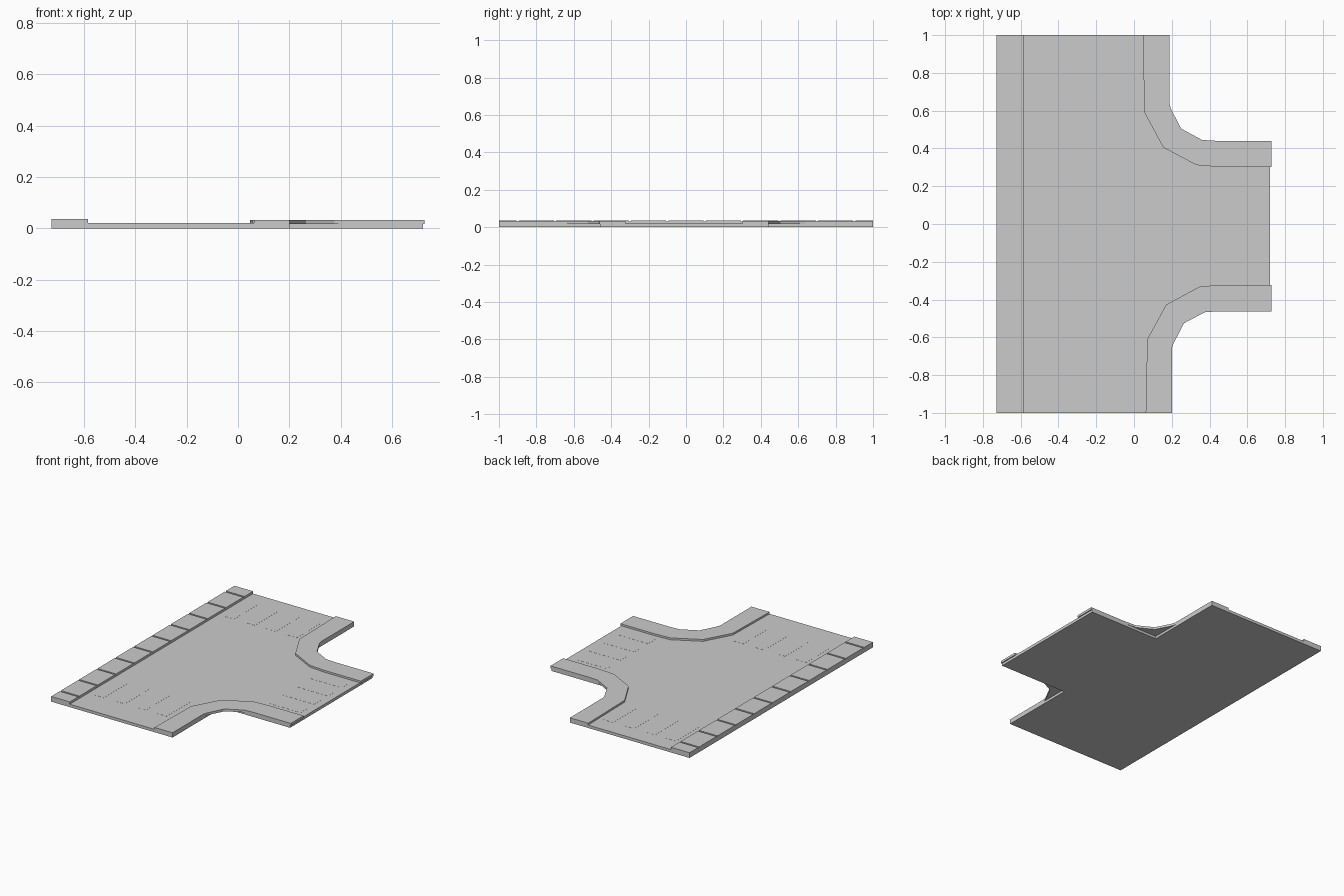
import bpy, bmesh

if "Cube" in bpy.data.objects:
    bpy.data.objects.remove(bpy.data.objects["Cube"])

ROAD_Z = 0.020     # road surface
PATH_Z = 0.033     # corner pavement surface
CURB_Z = 0.036     # long pavement surface


def prism(bm, outline, z0, z1):
    """Extrude a counter-clockwise outline from z0 to z1."""
    face = bm.faces.new([bm.verts.new((x, y, z0)) for x, y in outline])
    res = bmesh.ops.extrude_face_region(bm, geom=[face], use_keep_orig=True)
    for v in res["geom"]:
        if isinstance(v, bmesh.types.BMVert):
            v.co.z = z1


def box(bm, x0, x1, y0, y1, z0, z1):
    prism(bm, [(x0, y0), (x1, y0), (x1, y1), (x0, y1)], z0, z1)


def finish(bm, name):
    bmesh.ops.recalc_face_normals(bm, faces=bm.faces)
    mesh = bpy.data.meshes.new(name)
    bm.to_mesh(mesh)
    bm.free()
    obj = bpy.data.objects.new(name, mesh)
    bpy.context.collection.objects.link(obj)
    return obj


# T-shaped road slab with square inner corners
bm = bmesh.new()
prism(bm, [(-0.585, -1), (0.20, -1), (0.20, -0.46), (0.72, -0.46),
           (0.72, 0.44), (0.187, 0.44), (0.187, 1), (-0.585, 1)], 0, ROAD_Z)
finish(bm, "road_slab")

# Curved corner pavements, overhanging the slab's inner corners
corners = {
    "back_corner_pavement": (
        [(0.047, 1), (0.055, 0.59), (0.155, 0.405), (0.33, 0.312), (0.45, 0.302), (0.727, 0.302)],
        [(0.187, 1), (0.187, 0.64), (0.195, 0.61), (0.25, 0.505), (0.36, 0.445), (0.44, 0.44), (0.727, 0.44)]),
    "front_corner_pavement": (
        [(0.062, -1), (0.07, -0.61), (0.17, -0.427), (0.35, -0.33), (0.46, -0.323), (0.727, -0.323)],
        [(0.20, -1), (0.20, -0.66), (0.208, -0.635), (0.265, -0.525), (0.375, -0.467), (0.45, -0.462), (0.727, -0.462)]),
}
for name, (inner, outer) in corners.items():
    bm = bmesh.new()
    prism(bm, inner + outer[::-1], 0.017, PATH_Z)
    finish(bm, name)

# Arm ends of the pavements reach down to the ground at the slab edge
# Straight pavement along the left edge, with paving tiles split by thin joints
bm = bmesh.new()
box(bm, -0.727, -0.585, -1, 1, 0, CURB_Z - 0.005)
finish(bm, "straight_pavement")

bm = bmesh.new()
joints = [-1.0] + [-0.9 + 0.2 * i for i in range(10)] + [1.0]
gap = 0.006
for a, b in zip(joints, joints[1:]):
    y0 = a if a == -1.0 else a + gap
    y1 = b if b == 1.0 else b - gap
    box(bm, -0.727, -0.585, y0, y1, CURB_Z - 0.005, CURB_Z)
finish(bm, "paving_tiles")

# Crossing stripes, nearly flush with the road, on all three arms
top = ROAD_Z + 0.0006
bm = bmesh.new()
for i in range(4):
    x = -0.54 + 0.16 * i
    for y0, y1 in ((-0.80, -0.54), (0.62, 0.88)):
        box(bm, x, x + 0.075, y0, y1, ROAD_Z - 0.002, top)
    y = -0.275 + 0.15 * i
    box(bm, 0.43, 0.67, y, y + 0.075, ROAD_Z - 0.002, top)
finish(bm, "crossing_stripes")
